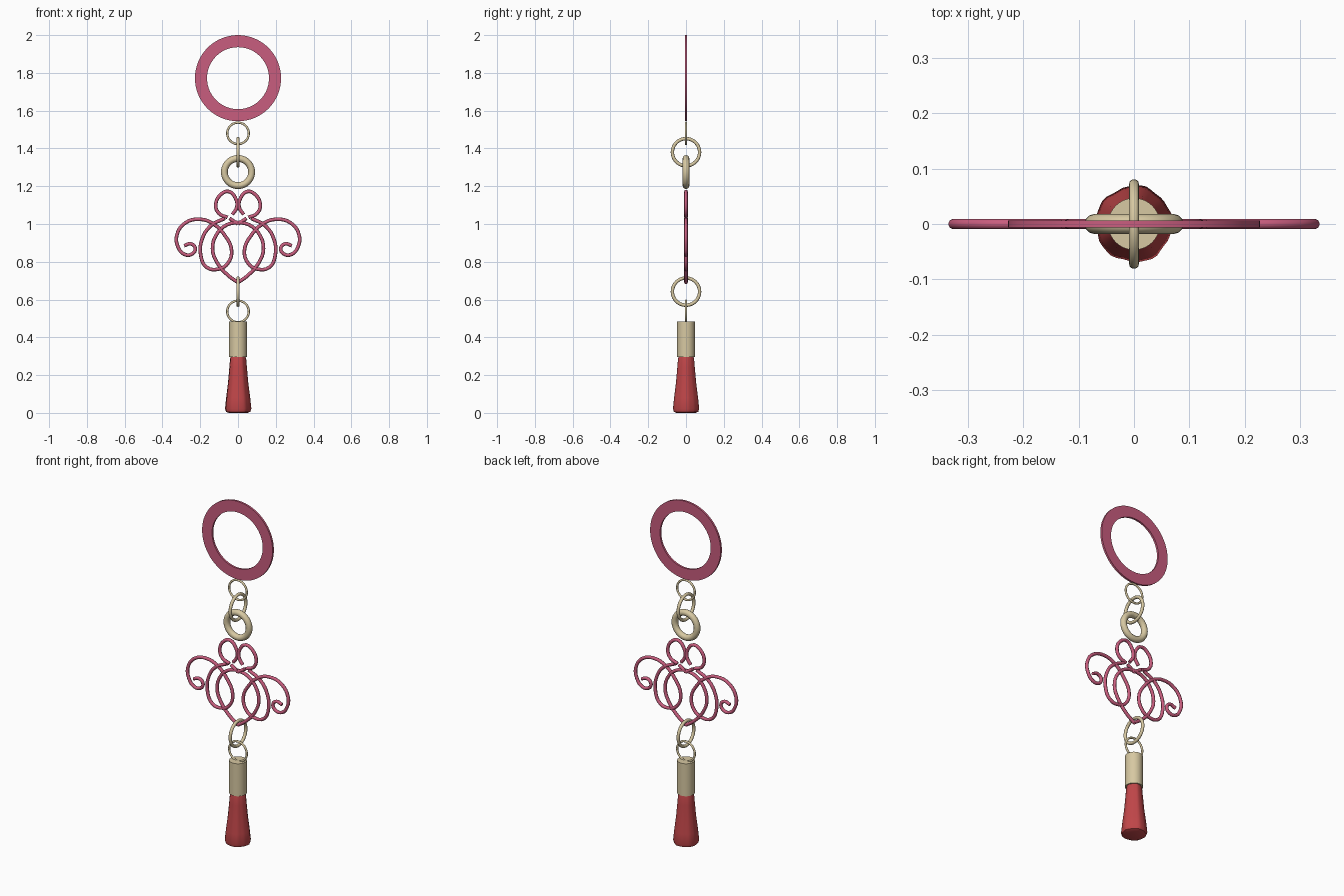
import bpy, bmesh, math

if "Cube" in bpy.data.objects:
    bpy.data.objects.remove(bpy.data.objects["Cube"])

def material(name, rgb):
    m = bpy.data.materials.new(name)
    m.diffuse_color = (*rgb, 1)
    m.use_nodes = True
    m.node_tree.nodes["Principled BSDF"].inputs["Base Color"].default_value = m.diffuse_color
    return m

PINK = material("rose pink", (0.58, 0.11, 0.21))
CREAM = material("pale gold", (0.68, 0.58, 0.36))
RED = material("tassel red", (0.52, 0.06, 0.065))

def finish(ob, name, mat, angle=40):
    ob.name = name
    ob.data.materials.clear()
    ob.data.materials.append(mat)
    bpy.ops.object.select_all(action='DESELECT')
    bpy.context.view_layer.objects.active = ob
    ob.select_set(True)
    bpy.ops.object.shade_smooth_by_angle(angle=math.radians(angle))
    return ob

def link(name, z, outer, tube, sideways=False):
    """Chain link: facing the front, or turned sideways."""
    rot = (0, math.pi / 2, 0) if sideways else (math.pi / 2, 0, 0)
    bpy.ops.mesh.primitive_torus_add(major_radius=outer - tube, minor_radius=tube,
                                     major_segments=40, minor_segments=12,
                                     location=(0, 0, z), rotation=rot)
    return finish(bpy.context.object, name, CREAM)

def lathe(name, profile, mat, n=32, wobble=0.0, axis='Z', loc=(0, 0, 0), closed=False):
    """Spin (radius, height) points; open profiles are capped."""
    bm = bmesh.new()
    rings = []
    for r, z in profile:
        ring = []
        for i in range(n):
            a = 2 * math.pi * i / n
            k = r * (1 + wobble * (math.sin(5 * a + 1) + 0.6 * math.sin(11 * a)))
            x, y = k * math.cos(a), k * math.sin(a)
            co = (x, y, z) if axis == 'Z' else (x, z, y)
            ring.append(bm.verts.new(co))
        rings.append(ring)
    pairs = list(zip(rings, rings[1:]))
    if closed:
        pairs.append((rings[-1], rings[0]))
    for a, b in pairs:
        for i in range(n):
            j = (i + 1) % n
            bm.faces.new((a[i], a[j], b[j], b[i]))
    if not closed:
        bm.faces.new(rings[0][::-1])
        bm.faces.new(rings[-1])
    bmesh.ops.recalc_face_normals(bm, faces=bm.faces)
    me = bpy.data.meshes.new(name)
    bm.to_mesh(me)
    bm.free()
    ob = bpy.data.objects.new(name, me)
    ob.location = loc
    bpy.context.collection.objects.link(ob)
    return finish(ob, name, mat)

# Flat hanging ring at the top
lathe("hanging_ring", [(0.164, -0.006), (0.228, -0.006), (0.228, 0.006), (0.164, 0.006)],
      PINK, n=64, axis='Y', loc=(0, 0, 1.772), closed=True)

# Chain links
link("upper_small_link", 1.480, 0.063, 0.006)
link("upper_side_link", 1.380, 0.081, 0.009, True)
link("thick_link", 1.275, 0.090, 0.018)
link("lower_side_link", 0.642, 0.081, 0.009, True)
link("lower_small_link", 0.537, 0.063, 0.006)

# Wire filigree, right half as (x, z) paths, mirrored to the left
top_loop = [(0.055, 1.035), (0.10, 1.055), (0.118, 1.10), (0.092, 1.155), (0.05, 1.172),
            (0.015, 1.14), (0.006, 1.09), (0.03, 1.05)]
scroll = [(0.265, 0.875), (0.238, 0.868), (0.226, 0.838), (0.25, 0.842)]
outer_scroll = [(0.285, 0.885), (0.25, 0.895), (0.226, 0.87), (0.245, 0.84), (0.285, 0.84),
                (0.318, 0.88), (0.324, 0.94), (0.28, 1.005), (0.20, 1.025), (0.13, 1.0),
                (0.07, 0.94), (0.034, 0.86), (0.055, 0.79), (0.10, 0.762), (0.165, 0.77),
                (0.198, 0.84), (0.19, 0.92), (0.145, 0.99), (0.07, 1.03)]
inner_sweep = [(0.0, 0.69), (0.055, 0.73), (0.11, 0.795), (0.135, 0.87), (0.11, 0.95),
               (0.06, 0.995), (0.0, 1.01)]
cross_wire = [(0.0, 1.0), (0.045, 1.03)]

cu = bpy.data.curves.new("filigree", 'CURVE')
cu.dimensions = '3D'
cu.bevel_depth = 0.0095
cu.bevel_resolution = 2
cu.resolution_u = 4
cu.use_fill_caps = True
for path in (top_loop, outer_scroll, inner_sweep, cross_wire):
    for side in (1, -1):
        sp = cu.splines.new('BEZIER')
        sp.bezier_points.add(len(path) - 1)
        for p, (x, z) in zip(sp.bezier_points, path):
            p.co = (side * x, 0, z)
            p.handle_left_type = p.handle_right_type = 'AUTO'
fil = bpy.data.objects.new("filigree", cu)
bpy.context.collection.objects.link(fil)
bpy.ops.object.select_all(action='DESELECT')
bpy.context.view_layer.objects.active = fil
fil.select_set(True)
bpy.ops.object.convert(target='MESH')
finish(bpy.context.object, "filigree", PINK, 60)

# Tassel cap and tassel
lathe("tassel_cap", [(0.047, 0.295), (0.047, 0.485)], CREAM)
lathe("tassel", [(0.050, 0.0), (0.064, 0.006), (0.069, 0.022), (0.063, 0.08), (0.053, 0.16),
                 (0.046, 0.24), (0.042, 0.288), (0.038, 0.30)], RED, n=40, wobble=0.025)
